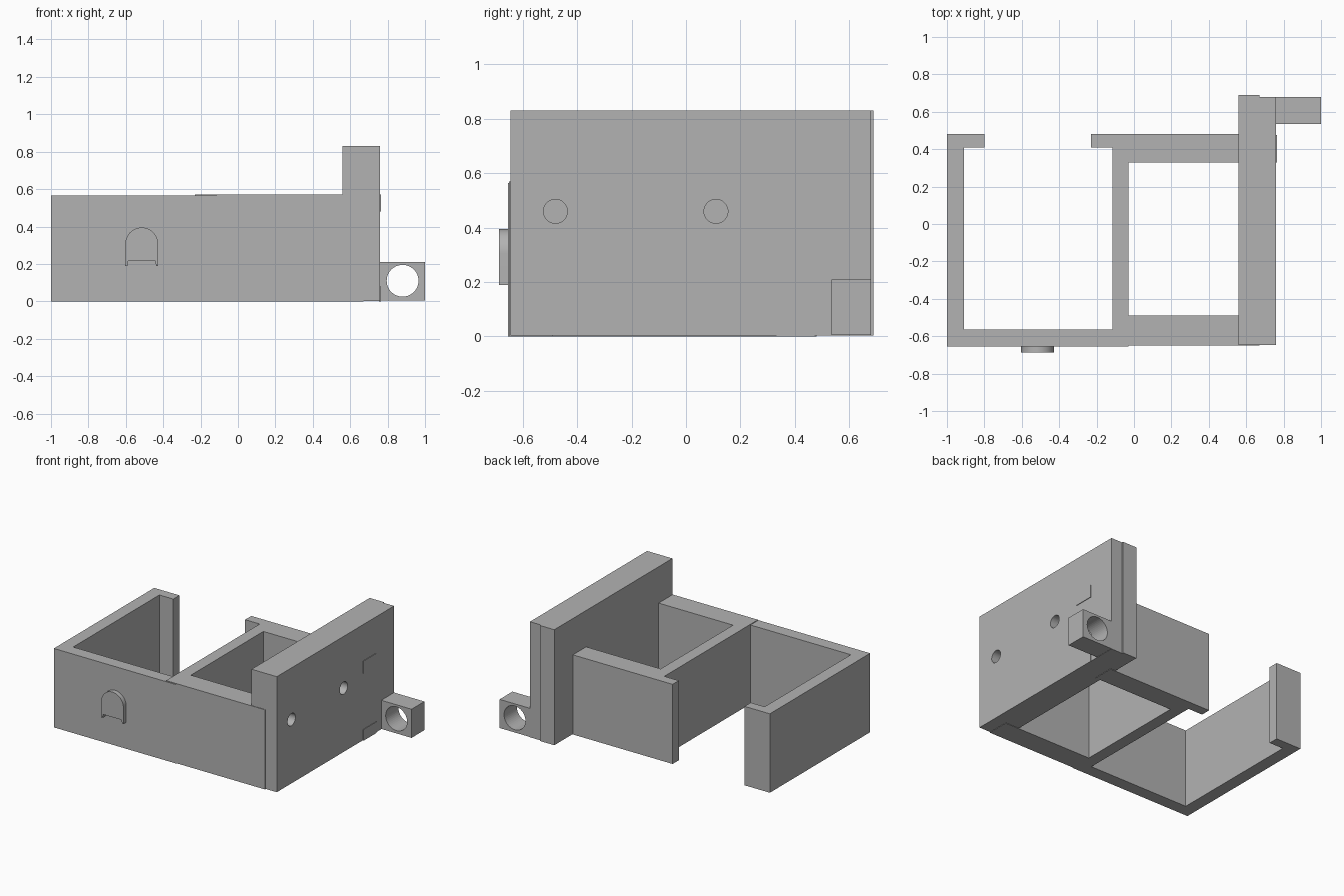
import bpy, bmesh, math
from mathutils import Matrix

if "Cube" in bpy.data.objects:
    bpy.data.objects.remove(bpy.data.objects["Cube"])

grey = bpy.data.materials.new("plain grey")
grey.diffuse_color = (0.45, 0.45, 0.45, 1)
grey.use_nodes = True
grey.node_tree.nodes["Principled BSDF"].inputs["Base Color"].default_value = grey.diffuse_color


def finish(name, bm):
    bmesh.ops.recalc_face_normals(bm, faces=bm.faces)
    mesh = bpy.data.meshes.new(name)
    bm.to_mesh(mesh)
    bm.free()
    mesh.materials.append(grey)
    obj = bpy.data.objects.new(name, mesh)
    bpy.context.collection.objects.link(obj)
    return obj


def prism(name, outline, low, high, upright=False):
    """Extrude an outline along z, or along y when upright (outline in x, z)."""
    bm = bmesh.new()
    place = (lambda a, b: (a, low, b)) if upright else (lambda a, b: (a, b, low))
    face = bm.faces.new([bm.verts.new(place(a, b)) for a, b in outline])
    moved = bmesh.ops.extrude_face_region(bm, geom=[face])["geom"]
    step = (0, high - low, 0) if upright else (0, 0, high - low)
    bmesh.ops.translate(bm, verts=[v for v in moved if isinstance(v, bmesh.types.BMVert)], vec=step)
    return finish(name, bm)


def box(name, x0, x1, y0, y1, z0, z1):
    return prism(name, [(x0, y0), (x1, y0), (x1, y1), (x0, y1)], z0, z1)


def drill(target, centre, radius, depth, axis):
    bm = bmesh.new()
    bmesh.ops.create_cone(bm, cap_ends=True, segments=48, radius1=radius, radius2=radius,
                          depth=depth, matrix=Matrix.Translation(centre) @ Matrix.Rotation(math.pi / 2, 4, axis))
    cutter = finish(target.name + "_hole_cutter", bm)
    cutter.hide_render = True
    cutter.hide_set(True)
    mod = target.modifiers.new("hole", 'BOOLEAN')
    mod.operation, mod.object, mod.solver = 'DIFFERENCE', cutter, 'EXACT'


# Left tray: open at the back, with two short return lips
prism("left_tray_wall", [
    (-1, -0.655), (-0.03, -0.655), (-0.03, -0.565), (-0.91, -0.565),
    (-0.91, 0.41), (-0.80, 0.41), (-0.80, 0.48), (-1, 0.48)], 0, 0.565)

# Right bay: divider with lip, thick front and back walls
prism("right_bay_wall", [
    (-0.115, -0.65), (0.67, -0.65), (0.67, -0.49), (-0.03, -0.49), (-0.03, 0.33),
    (0.60, 0.33), (0.60, 0.48), (-0.23, 0.48), (-0.23, 0.41), (-0.115, 0.41)], 0, 0.57)

# Tall mounting plate in two layers, the outer one with blind screw holes
box("inner_plate", 0.56, 0.672, -0.646, 0.69, 0.003, 0.83)
outer = box("outer_plate", 0.67, 0.76, -0.646, 0.68, 0.003, 0.83)
for y in (-0.48, 0.11):
    drill(outer, (0.76, y, 0.46), 0.044, 0.16, 'Y')

# Thin pads on the outside of the plate
for label, z0, z1 in (("upper", 0.48, 0.57), ("lower", 0.0, 0.08)):
    box(label + "_pad", 0.755, 0.764, 0.33, 0.475, z0, z1)

# Side lug with a through hole
lug = box("side_lug", 0.755, 1.0, 0.535, 0.68, 0.005, 0.21)
drill(lug, (0.88, 0.61, 0.11), 0.085, 0.4, 'X')

# Arched boss on the front wall
arch = [(-0.515 + 0.088 * math.cos(math.pi * i / 24), 0.305 + 0.09 * math.sin(math.pi * i / 24))
        for i in range(25)]
feet = [(-0.603, 0.19), (-0.592, 0.19), (-0.588, 0.215), (-0.442, 0.215), (-0.438, 0.19), (-0.427, 0.19)]
prism("arched_boss", arch + feet, -0.687, -0.65, upright=True)

# Smooth the curved surfaces, keep the edges sharp
bpy.ops.object.select_all(action='DESELECT')
for obj in bpy.context.scene.objects:
    if not obj.hide_render:
        obj.select_set(True)
        bpy.context.view_layer.objects.active = obj
bpy.ops.object.shade_smooth_by_angle(angle=math.radians(30))
